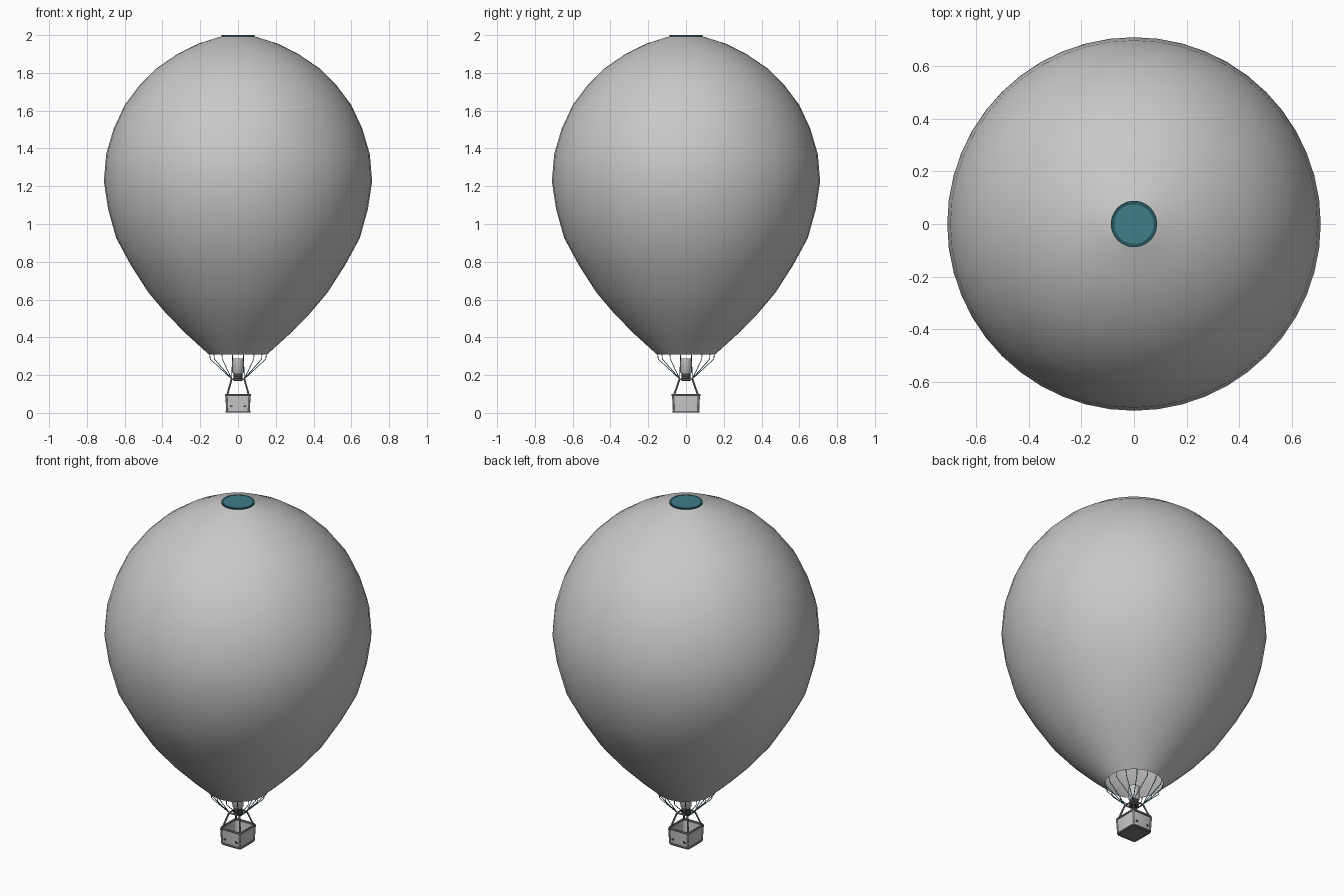
import bpy, bmesh, math
from mathutils import Vector

if "Cube" in bpy.data.objects:
    bpy.data.objects.remove(bpy.data.objects["Cube"])


def material(name, rgb):
    m = bpy.data.materials.new(name)
    m.diffuse_color = (*rgb, 1)
    m.use_nodes = True
    m.node_tree.nodes["Principled BSDF"].inputs["Base Color"].default_value = m.diffuse_color
    return m


GREY = material("light grey", (0.58, 0.58, 0.58))
DARK = material("dark grey", (0.2, 0.2, 0.2))
BLACK = material("near black", (0.05, 0.05, 0.055))
TEAL = material("teal", (0.05, 0.21, 0.25))
DEEP = material("deep teal", (0.02, 0.09, 0.11))


def add_object(name, bm, mat, smooth=None):
    me = bpy.data.meshes.new(name)
    bm.to_mesh(me)
    bm.free()
    me.materials.append(mat)
    ob = bpy.data.objects.new(name, me)
    bpy.context.collection.objects.link(ob)
    if smooth:
        bpy.ops.object.select_all(action='DESELECT')
        ob.select_set(True)
        bpy.context.view_layer.objects.active = ob
        bpy.ops.object.shade_smooth_by_angle(angle=math.radians(smooth))
    return ob


def lathe(name, profile, mat, segments=48):
    """Spin (radius, height) points around z."""
    bm = bmesh.new()
    rings = [[bm.verts.new((r * math.cos(2 * math.pi * i / segments),
                            r * math.sin(2 * math.pi * i / segments), z))
              for i in range(segments)] for r, z in profile]
    for a, b in zip(rings, rings[1:]):
        for i in range(segments):
            j = (i + 1) % segments
            bm.faces.new((a[i], a[j], b[j], b[i]))
    return add_object(name, bm, mat, 40)


def disc(name, radius, z, mat):
    bm = bmesh.new()
    bmesh.ops.create_circle(bm, cap_ends=True, segments=48, radius=radius)
    bmesh.ops.translate(bm, verts=bm.verts, vec=(0, 0, z))
    for f in bm.faces:
        if f.normal.z < 0:
            f.normal_flip()
    return add_object(name, bm, mat)


def tubes(name, paths, radius, mat, cyclic=False):
    """Round bars along polylines."""
    cu = bpy.data.curves.new(name, 'CURVE')
    cu.dimensions = '3D'
    cu.bevel_depth = radius
    cu.bevel_resolution = 1
    cu.use_fill_caps = True
    for pts in paths:
        sp = cu.splines.new('POLY')
        sp.points.add(len(pts) - 1)
        for p, co in zip(sp.points, pts):
            p.co = (*co, 1)
        sp.use_cyclic_u = cyclic
    cu.materials.append(mat)
    ob = bpy.data.objects.new(name, cu)
    bpy.context.collection.objects.link(ob)
    bpy.ops.object.select_all(action='DESELECT')
    ob.select_set(True)
    bpy.context.view_layer.objects.active = ob
    bpy.ops.object.convert(target='MESH')
    bpy.ops.object.shade_smooth_by_angle(angle=math.radians(50))


def boxes(name, items, mat):
    """Boxes given as (centre, size)."""
    bm = bmesh.new()
    for c, s in items:
        vs = bmesh.ops.create_cube(bm, size=1)["verts"]
        bmesh.ops.scale(bm, verts=vs, vec=s)
        bmesh.ops.translate(bm, verts=vs, vec=c)
    return add_object(name, bm, mat)


def rounded_rect(hx, hy, z, r=0.014, n=4):
    pts = []
    for k, (sx, sy) in enumerate(((1, 1), (-1, 1), (-1, -1), (1, -1))):
        for i in range(n):
            a = math.pi / 2 * (k + i / (n - 1))
            pts.append(Vector((sx * (hx - r) + r * math.cos(a),
                               sy * (hy - r) + r * math.sin(a), z)))
    return pts


CORNERS = [(sx, sy) for sx in (-1, 1) for sy in (-1, 1)]

# Envelope, open at the mouth
lathe("envelope", [(0.155, 0.31), (0.265, 0.41), (0.375, 0.52), (0.474, 0.637),
                   (0.566, 0.78), (0.645, 0.925), (0.688, 1.08), (0.71, 1.225),
                   (0.698, 1.37), (0.658, 1.505), (0.6, 1.63), (0.517, 1.74),
                   (0.43, 1.825), (0.32, 1.9), (0.21, 1.955), (0.085, 1.994)], GREY)

# Crown vent: cap and its border
disc("crown_cap", 0.076, 1.999, TEAL)
lathe("crown_border", [(0.088, 1.992), (0.088, 2.0), (0.075, 2.0)], DEEP)

# Suspension ropes: short drop from the mouth, then in to the nearest frame corner
ropes = []
for i in range(16):
    a = 2 * math.pi * (i + 0.5) / 16
    x, y = math.cos(a), math.sin(a)
    ropes.append([(0.153 * x, 0.153 * y, 0.312), (0.15 * x, 0.15 * y, 0.285),
                  (math.copysign(0.034, x), math.copysign(0.034, y), 0.18)])
tubes("suspension_ropes", ropes, 0.002, TEAL)

# Burner with its frame
tubes("burner_frame", [[(-.034, -.034, .178), (.034, -.034, .178),
                        (.034, .034, .178), (-.034, .034, .178)]], 0.0045, DARK, True)
boxes("burner_supports", [((0, 0, 0.178), (0.068, 0.008, 0.008)),
                          ((0, 0, 0.178), (0.008, 0.068, 0.008))], DARK)
lathe("burner", [(0.001, 0.17), (0.024, 0.17), (0.024, 0.21), (0.001, 0.21)], BLACK, 12)
lathe("burner_shield", [(0.022, 0.205), (0.03, 0.215), (0.03, 0.287)], GREY, 16)

# Uprights from basket rim to burner frame
tubes("uprights", [[(sx * .034, sy * .034, .178), (sx * .057, sy * .063, .095)]
                   for sx, sy in CORNERS], 0.005, DARK)

# Basket shell: open top, rounded corners, real wall thickness
bm = bmesh.new()
loops = [[bm.verts.new(p) for p in rounded_rect(hx, hy, z)] for hx, hy, z in
         ((.054, .061, .018), (.058, .065, .092), (.064, .071, .092), (.06, .067, .008))]
n = len(loops[0])
for a, b in zip(loops, loops[1:]):
    for i in range(n):
        j = (i + 1) % n
        bm.faces.new((a[i], a[j], b[j], b[i]))
bm.faces.new(loops[0])
bm.faces.new(loops[-1])
bmesh.ops.recalc_face_normals(bm, faces=bm.faces)
add_object("basket", bm, GREY, 40)

# Padded rim, base runner and corner bindings
tubes("basket_rim", [rounded_rect(.064, .072, .095)], 0.006, DARK, True)
tubes("basket_base_edge", [rounded_rect(.061, .068, .006)], 0.006, DARK, True)
tubes("corner_bindings", [[(sx * .058, sy * .065, .008), (sx * .062, sy * .069, .094)]
                          for sx, sy in CORNERS], 0.005, GREY)
boxes("base_plate", [((0, 0, 0.005), (0.108, 0.122, 0.008))], DARK)

# Foot holes on the front and back walls
boxes("foot_holes", [((sx * .036, sy * .0685, .035), (.014, .006, .01))
                     for sx, sy in CORNERS], BLACK)
